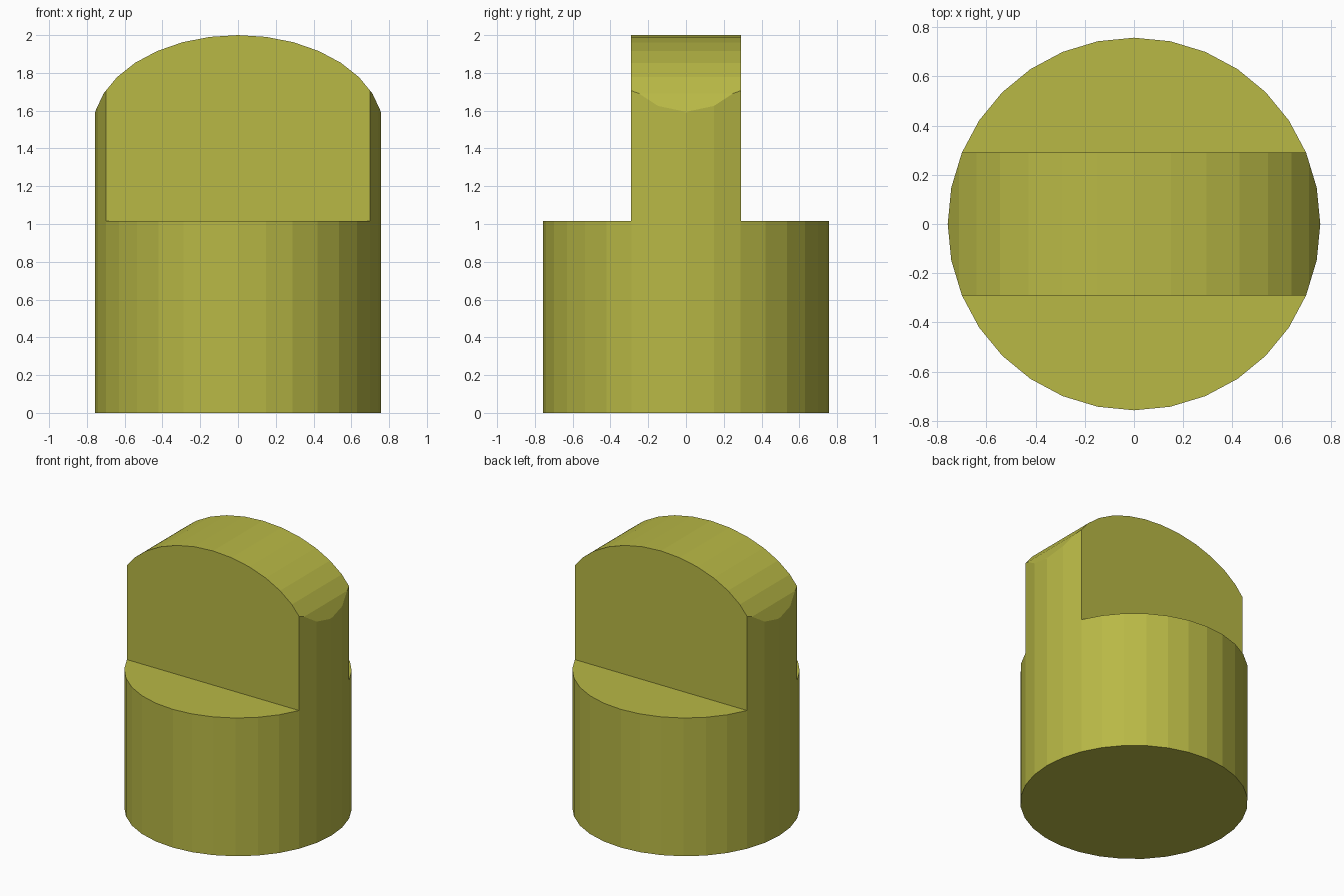
import bpy, bmesh, math
from mathutils import Vector

if "Cube" in bpy.data.objects:
    bpy.data.objects.remove(bpy.data.objects["Cube"])

R, STEP, HALF, SIDES = 0.757, 1.015, 0.29, 32


def prism(name, pts, direction):
    """Closed polygon swept along a direction vector."""
    bm = bmesh.new()
    face = bm.faces.new([bm.verts.new(p) for p in pts])
    ext = bmesh.ops.extrude_face_region(bm, geom=[face])
    moved = [g for g in ext["geom"] if isinstance(g, bmesh.types.BMVert)]
    bmesh.ops.translate(bm, verts=moved, vec=Vector(direction))
    bmesh.ops.recalc_face_normals(bm, faces=bm.faces)
    mesh = bpy.data.meshes.new(name)
    bm.to_mesh(mesh)
    bm.free()
    obj = bpy.data.objects.new(name, mesh)
    bpy.context.collection.objects.link(obj)
    return obj


# Round peg body
ring = [(R * math.cos(2 * math.pi * i / SIDES), R * math.sin(2 * math.pi * i / SIDES), 0)
        for i in range(SIDES)]
peg = prism("tongued_peg", ring, (0, 0, 2.2))

# Arched crown profile, seen from the front
arch = [(0.77 * math.cos(math.pi * i / 16), -1, 1.5 + 0.5 * math.sin(math.pi * i / 16))
        for i in range(17)]
arch += [(-0.77, -1, -0.2), (0.77, -1, -0.2)]
crown = prism("crown_cutter", arch, (0, 2, 0))

# Shoulders cut down on both sides to leave the tongue
cutters = [(crown, 'INTERSECT')]
for side, label in ((-1, "front"), (1, "back")):
    rect = [(-1, side * y, z) for y, z in ((HALF, STEP), (1, STEP), (1, 2.5), (HALF, 2.5))]
    cutters.append((prism(label + "_shoulder_cutter", rect, (2, 0, 0)), 'DIFFERENCE'))

for cutter, operation in cutters:
    mod = peg.modifiers.new(cutter.name, 'BOOLEAN')
    mod.operation = operation
    mod.solver = 'EXACT'
    mod.object = cutter
    cutter.hide_render = True
    cutter.hide_set(True)

# Olive yellow finish
mat = bpy.data.materials.new("olive_yellow")
mat.diffuse_color = (0.48, 0.48, 0.06, 1)
mat.use_nodes = True
mat.node_tree.nodes["Principled BSDF"].inputs["Base Color"].default_value = mat.diffuse_color
peg.data.materials.append(mat)
